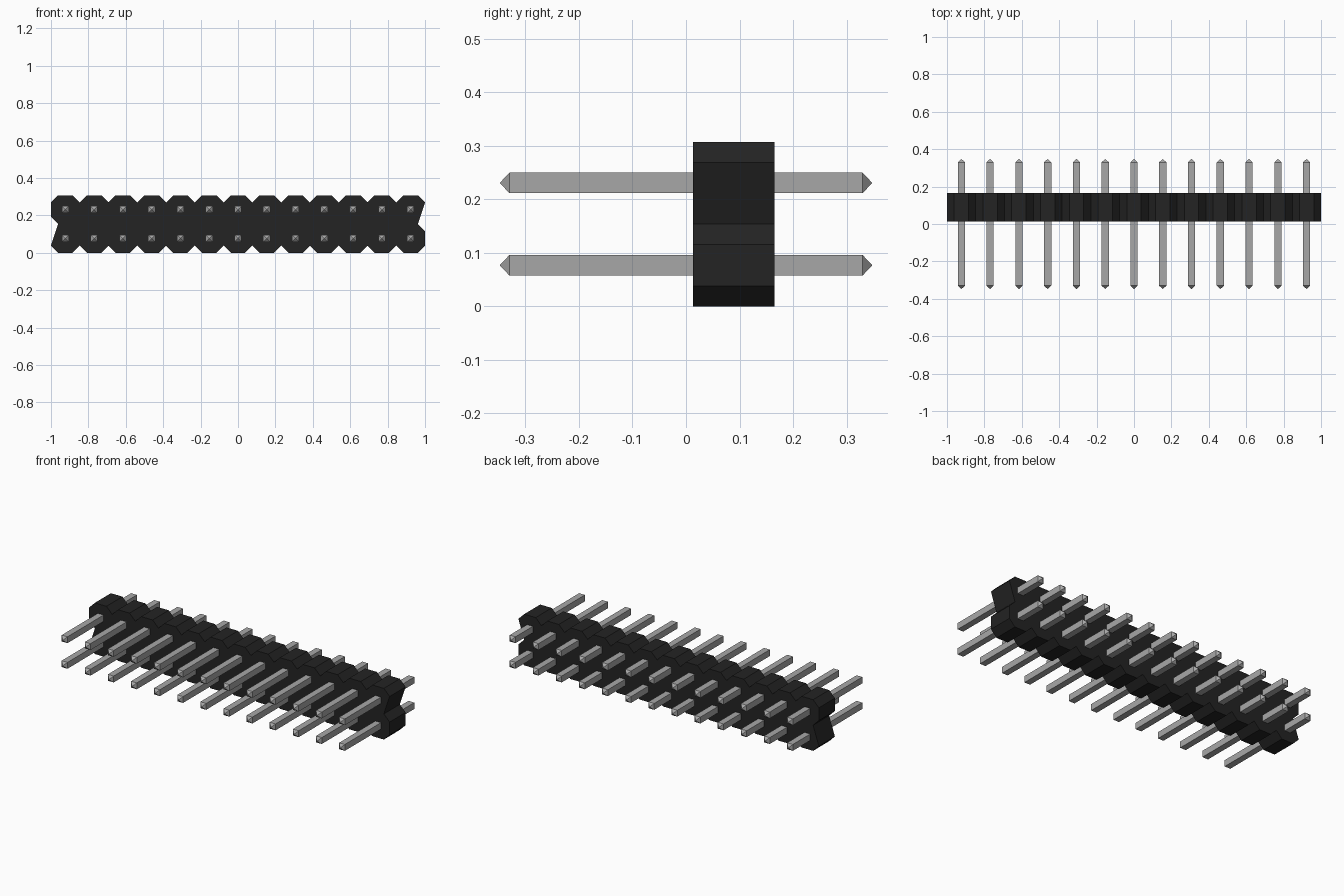
import bpy
import bmesh

cube = bpy.data.objects.get("Cube")
if cube:
    bpy.data.objects.remove(cube, do_unlink=True)

COLUMNS, ROWS = 13, 2
PITCH = 2 / COLUMNS
Q = PITCH / 4                      # chamfer of each octagonal cell
BODY_FRONT, BODY_BACK = 0.013, 0.165
PIN_HALF, PIN_LENGTH, PIN_TAPER = 0.0192, 0.348, 0.018


def make_material(name, color):
    mat = bpy.data.materials.new(name)
    mat.use_nodes = True
    mat.diffuse_color = color
    bsdf = next(n for n in mat.node_tree.nodes if n.type == "BSDF_PRINCIPLED")
    bsdf.inputs["Base Color"].default_value = color
    return mat


def finish_mesh(bm, name, mat):
    bmesh.ops.recalc_face_normals(bm, faces=bm.faces)
    mesh = bpy.data.meshes.new(name)
    bm.to_mesh(mesh)
    bm.free()
    mesh.materials.append(mat)
    return mesh


def add_object(name, mesh, location=(0, 0, 0)):
    obj = bpy.data.objects.new(name, mesh)
    obj.location = location
    bpy.context.collection.objects.link(obj)
    return obj


black = make_material("black plastic", (0.017, 0.017, 0.017, 1))
grey = make_material("grey metal", (0.39, 0.39, 0.39, 1))

# Housing: outline of merged octagonal cells, extruded along y
centres = [-1 + PITCH * (i + 0.5) for i in range(COLUMNS)]
lower = []
for x in centres:
    lower += [(x - 2 * Q, Q), (x - Q, 0), (x + Q, 0)]
lower += [(1, Q), (1, 3 * Q), (1 - Q, 4 * Q)]
# The upper half is the lower half turned by 180 degrees
outline = lower + [(-x, 8 * Q - z) for x, z in lower]

bm = bmesh.new()
face = bm.faces.new([bm.verts.new((x, BODY_FRONT, z)) for x, z in outline])
extruded = bmesh.ops.extrude_face_region(bm, geom=[face], use_keep_orig=True)
moved = [g for g in extruded["geom"] if isinstance(g, bmesh.types.BMVert)]
bmesh.ops.translate(bm, verts=moved, vec=(0, BODY_BACK - BODY_FRONT, 0))
add_object("housing", finish_mesh(bm, "housing", black))

# Pin: square bar with a pyramid point at each end
bm = bmesh.new()
bmesh.ops.create_cube(bm, size=2)
bmesh.ops.scale(bm, verts=bm.verts, vec=(PIN_HALF, PIN_LENGTH - PIN_TAPER, PIN_HALF))
bm.normal_update()
for end in [f for f in bm.faces if abs(f.normal.y) > 0.9]:
    side = 1 if end.normal.y > 0 else -1
    tip = bmesh.ops.poke(bm, faces=[end])["verts"][0]
    tip.co.y = side * PIN_LENGTH
pin_mesh = finish_mesh(bm, "pin", grey)

# Two rows of pins through the housing
for row, label in enumerate(("lower", "upper")):
    for col, x in enumerate(centres):
        add_object(f"{label}_pin_{col + 1}", pin_mesh, (x, 0, PITCH * (row + 0.5)))
